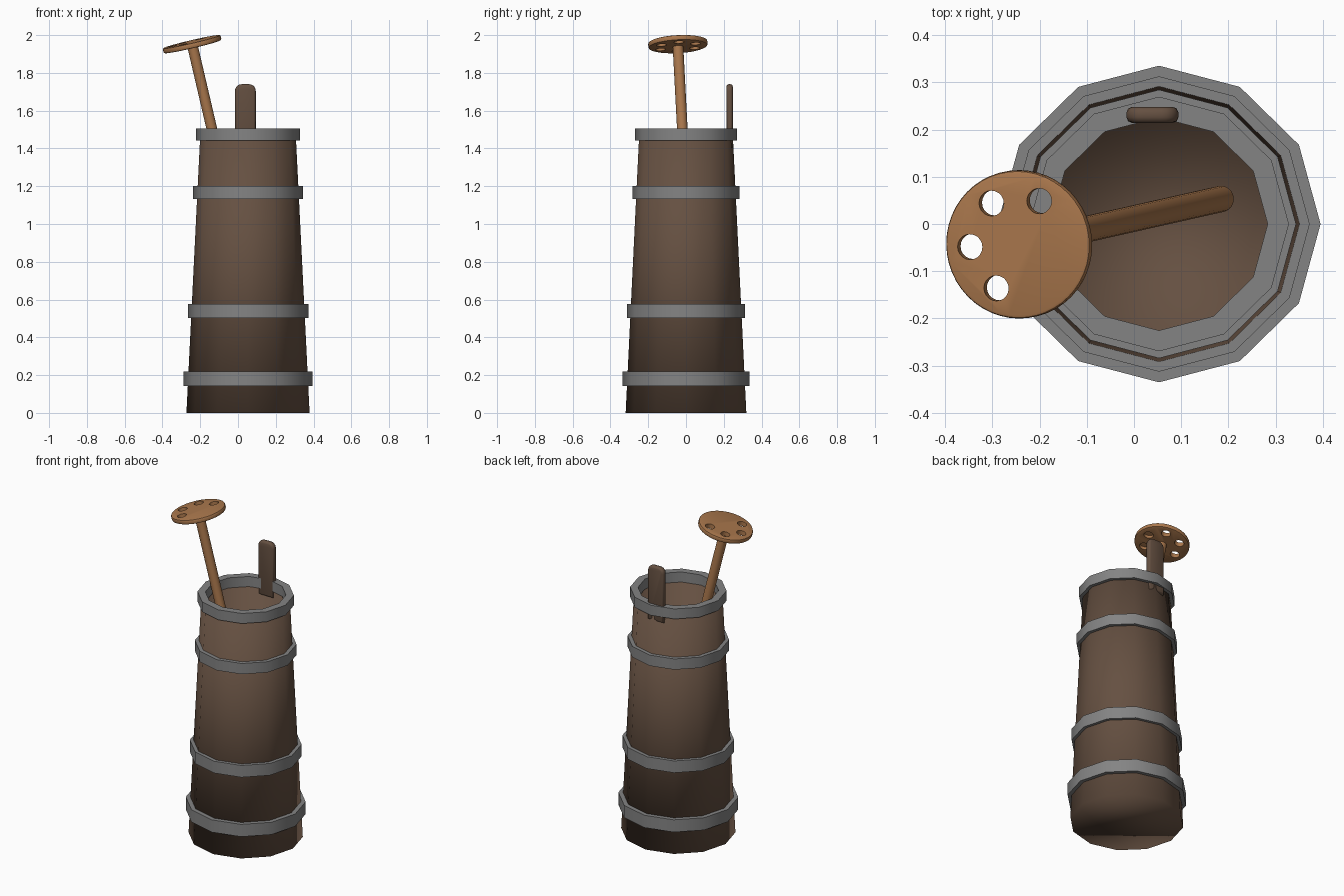
import bpy, bmesh, math
from mathutils import Vector, Matrix

if "Cube" in bpy.data.objects:
    bpy.data.objects.remove(bpy.data.objects["Cube"])

CX = 0.053      # barrel axis x
SIDES = 12


def material(name, rgb):
    m = bpy.data.materials.new(name)
    m.diffuse_color = (*rgb, 1)
    m.use_nodes = True
    m.node_tree.nodes["Principled BSDF"].inputs["Base Color"].default_value = m.diffuse_color
    return m


dark_wood = material("dark wood", (0.13, 0.08, 0.053))
iron = material("grey iron", (0.23, 0.23, 0.23))
light_wood = material("light wood", (0.40, 0.185, 0.073))


def finish(name, bm, mat, angle=None):
    bmesh.ops.recalc_face_normals(bm, faces=bm.faces)
    me = bpy.data.meshes.new(name)
    bm.to_mesh(me)
    bm.free()
    ob = bpy.data.objects.new(name, me)
    bpy.context.collection.objects.link(ob)
    if mat:
        me.materials.append(mat)
    for p in me.polygons:
        p.use_smooth = True
    if angle:
        me.set_sharp_from_angle(angle=math.radians(angle))
    return ob


def lathe(name, profile, mat, closed, angle=None):
    """Twelve-sided turned part from (radius, z) points."""
    bm = bmesh.new()
    rings = []
    for r, z in profile:
        rings.append([bm.verts.new((CX + r * math.cos(2 * math.pi * i / SIDES),
                                    0.98 * r * math.sin(2 * math.pi * i / SIDES), z))
                      for i in range(SIDES)])
    n = len(rings)
    for k in range(n if closed else n - 1):
        a, b = rings[k], rings[(k + 1) % n]
        for i in range(SIDES):
            j = (i + 1) % SIDES
            bm.faces.new((a[i], a[j], b[j], b[i]))
    if not closed:
        bm.faces.new(rings[0])
        bm.faces.new(rings[-1])
    return finish(name, bm, mat, angle)


# Tapered barrel, hollow with a floor
lathe("barrel", [(0.326, 0), (0.252, 1.49), (0.232, 1.49), (0.295, 0.1)], dark_wood, False)

# Iron hoops
for i, (r_in, r_out, z0, z1) in enumerate([(0.300, 0.342, 0.143, 0.220),
                                           (0.285, 0.319, 0.503, 0.577),
                                           (0.255, 0.290, 1.133, 1.200),
                                           (0.230, 0.275, 1.442, 1.505)]):
    lathe(f"hoop_{i + 1}", [(r_in, z0), (r_out, z0), (r_out, z1), (r_in, z1)], iron, True, 40)

# Raised stave with rounded top: outline extruded in y
bm = bmesh.new()
half, top, rc = 0.055, 1.74, 0.035
pts = [(-half, 1.40), (half, 1.40)]
for side in (1, -1):
    for k in range(6):
        t = math.radians(18 * k)
        if side == -1:
            t = math.pi / 2 - t
        pts.append((side * (half - rc + rc * math.cos(t)), top - rc + rc * math.sin(t)))
face = bm.faces.new([bm.verts.new((0.039 + x, 0.214, z)) for x, z in pts])
ext = bmesh.ops.extrude_face_region(bm, geom=[face])
bmesh.ops.translate(bm, vec=(0, 0.034, 0),
                    verts=[v for v in ext["geom"] if isinstance(v, bmesh.types.BMVert)])
rim = [e for e in bm.edges if abs(e.verts[0].co.y - e.verts[1].co.y) < 1e-5]
bmesh.ops.bevel(bm, geom=rim, offset=0.012, segments=2, profile=0.5, affect='EDGES')
finish("raised_stave", bm, dark_wood, 50)

# Plunger axis, leaning from the barrel floor to the disc
head = Vector((-0.243, -0.043, 1.952))
foot = Vector((0.184, 0.053, 0.12))
axis = (head - foot).normalized()
tilt = Vector((0, 0, 1)).rotation_difference(axis).to_matrix().to_4x4()


def cylinder(bm, radius, depth, centre, segs):
    return bmesh.ops.create_cone(bm, cap_ends=True, segments=segs, radius1=radius, radius2=radius,
                                 depth=depth, matrix=Matrix.Translation(centre))


# Plunger stick
bm = bmesh.new()
cylinder(bm, 0.028, (head - foot).length, (0, 0, 0), 20)
bm.transform(Matrix.Translation((head + foot) / 2) @ tilt)
finish("plunger_stick", bm, light_wood, 40)

# Plunger disc with rounded edge
bm = bmesh.new()
cylinder(bm, 0.157, 0.028, (0, 0, 0), 48)
edges = [e for e in bm.edges if abs(e.verts[0].co.z - e.verts[1].co.z) < 1e-5]
bmesh.ops.bevel(bm, geom=edges, offset=0.007, segments=2, profile=0.5, affect='EDGES')
disc = finish("plunger_disc", bm, light_wood, 40)

# Ring of six holes; the two on the near right are only open below
bm = bmesh.new()
for k in range(6):
    a = math.radians(60 * k + 3)
    z = -0.025 if k in (0, 5) else 0
    cylinder(bm, 0.027, 0.06, (0.104 * math.cos(a), 0.104 * math.sin(a), z), 20)
cutter = finish("hole_cutter", bm, None)
cutter.hide_render = True
mod = disc.modifiers.new("holes", 'BOOLEAN')
mod.operation = 'DIFFERENCE'
mod.solver = 'EXACT'
mod.object = cutter
dg = bpy.context.evaluated_depsgraph_get()
dg.update()
mesh = bpy.data.meshes.new_from_object(disc.evaluated_get(dg))
disc.modifiers.clear()
disc.data = mesh
bpy.data.objects.remove(cutter)
mesh.transform(Matrix.Translation(head) @ tilt)
mesh.materials.clear()
mesh.materials.append(light_wood)
for p in mesh.polygons:
    p.material_index = 0
mesh.set_sharp_from_angle(angle=math.radians(40))
